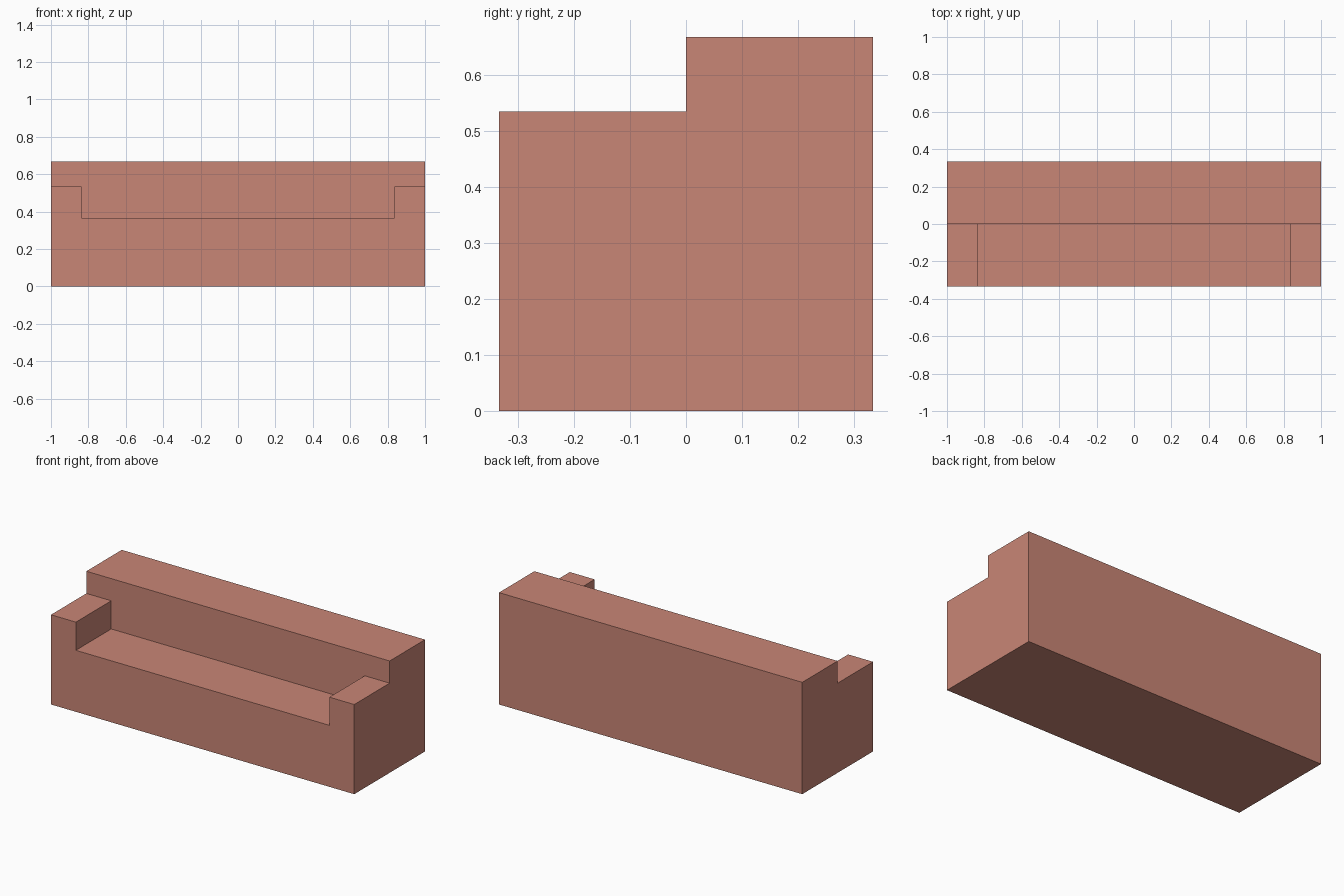
import bpy
import bmesh

if "Cube" in bpy.data.objects:
    bpy.data.objects.remove(bpy.data.objects["Cube"])

HALF_W, HALF_D = 1.0, 0.3333
BACK_H, ARM_H, SEAT_H = 0.6667, 0.5345, 0.3665
ARM_X = 0.836

clay = bpy.data.materials.new("terracotta")
clay.diffuse_color = (0.584, 0.238, 0.181, 1.0)
clay.use_nodes = True
clay.node_tree.nodes["Principled BSDF"].inputs["Base Color"].default_value = clay.diffuse_color


def extrude_profile(name, points, y0, y1):
    """Extrude an (x, z) profile along y into a closed solid."""
    bm = bmesh.new()
    face = bm.faces.new([bm.verts.new((x, y0, z)) for x, z in points])
    ext = bmesh.ops.extrude_face_region(bm, geom=[face])
    moved = [v for v in ext["geom"] if isinstance(v, bmesh.types.BMVert)]
    bmesh.ops.translate(bm, verts=moved, vec=(0, y1 - y0, 0))
    bmesh.ops.recalc_face_normals(bm, faces=bm.faces)
    mesh = bpy.data.meshes.new(name)
    bm.to_mesh(mesh)
    bm.free()
    mesh.materials.append(clay)
    obj = bpy.data.objects.new(name, mesh)
    bpy.context.collection.objects.link(obj)
    return obj


# Solid block as tall as the backrest
sofa = extrude_profile("sofa_body", [(-HALF_W, 0), (HALF_W, 0),
                                     (HALF_W, BACK_H), (-HALF_W, BACK_H)],
                       -HALF_D, HALF_D)

# T-shaped cutter: lowers the arms and sinks the seat between them
half = [(ARM_X, SEAT_H), (ARM_X, ARM_H), (1.2, ARM_H), (1.2, 0.9)]
cutter = extrude_profile("seat_cutter",
                         half + [(-x, z) for x, z in reversed(half)],
                         -0.6, 0.0)
cutter.hide_render = True

# Carve the seat, then drop the cutter
cut = sofa.modifiers.new("carve_seat", 'BOOLEAN')
cut.operation = 'DIFFERENCE'
cut.solver = 'EXACT'
cut.object = cutter
bpy.context.view_layer.objects.active = sofa
sofa.select_set(True)
bpy.ops.object.modifier_apply(modifier=cut.name)
bpy.data.objects.remove(cutter)
